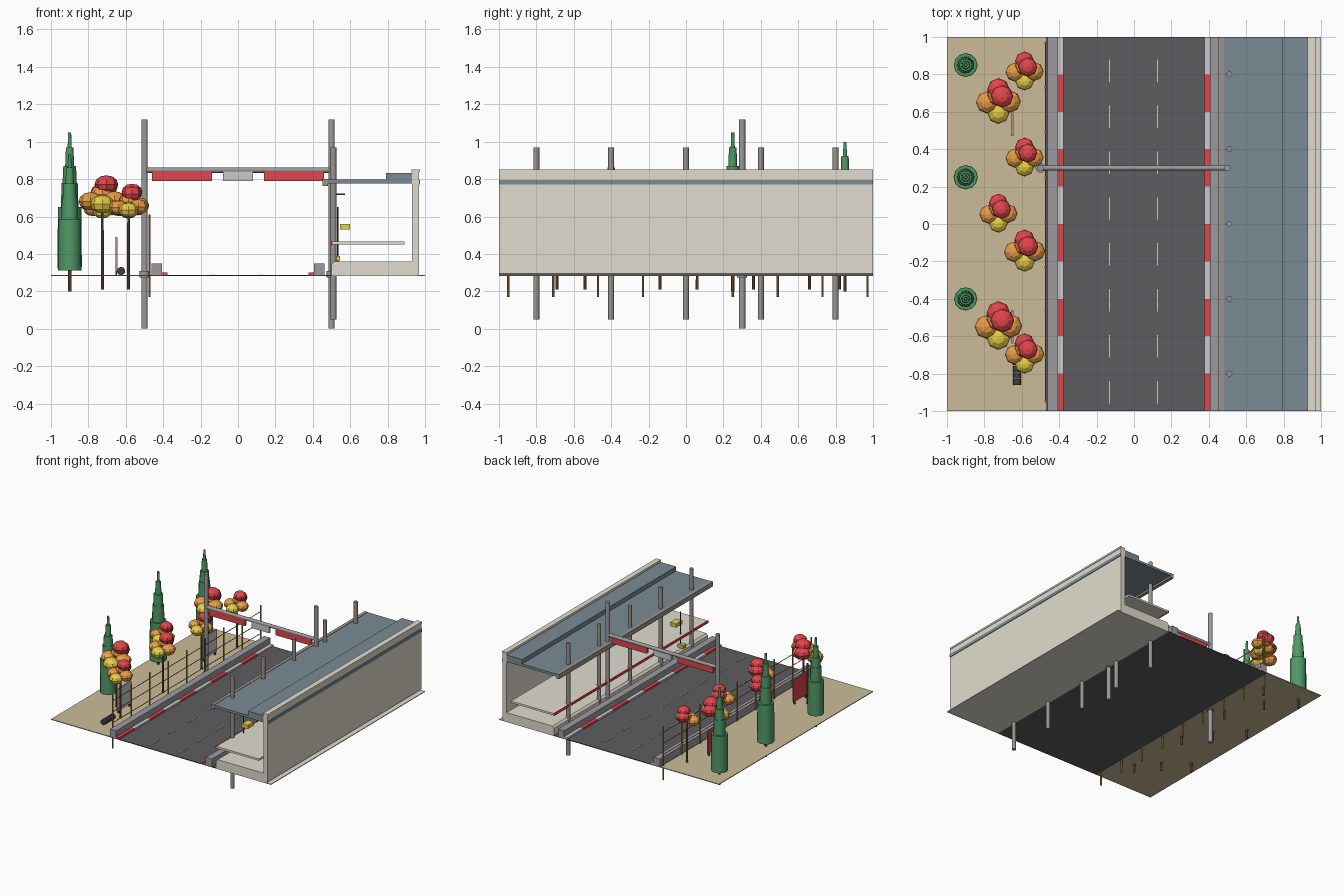
import bpy, bmesh, math
from mathutils import Matrix, Vector

if "Cube" in bpy.data.objects:
    bpy.data.objects.remove(bpy.data.objects["Cube"])

G = 0.285  # ground level


def mat(name, r, g, b):
    m = bpy.data.materials.new(name)
    m.diffuse_color = (r, g, b, 1)
    m.use_nodes = True
    m.node_tree.nodes["Principled BSDF"].inputs["Base Color"].default_value = m.diffuse_color
    return m


RED = mat("red", 0.75, 0.06, 0.07)
WHITE = mat("white", 0.75, 0.75, 0.75)
CREAM = mat("cream", 0.75, 0.72, 0.62)
SAND = mat("sand", 0.6, 0.5, 0.32)
ASPHALT = mat("asphalt", 0.11, 0.11, 0.12)
STEEL = mat("steel", 0.33, 0.33, 0.35)
ROOF = mat("roof_blue", 0.2, 0.26, 0.3)
STONE = mat("stone", 0.33, 0.3, 0.27)
DARK = mat("dark", 0.05, 0.05, 0.06)
BROWN = mat("brown", 0.2, 0.12, 0.06)
TIMBER = mat("timber", 0.45, 0.25, 0.06)
GREEN = mat("green", 0.08, 0.32, 0.13)
ORANGE = mat("orange", 0.8, 0.33, 0.06)
YELLOW = mat("yellow", 0.8, 0.62, 0.06)


def finish(name, bm, m, smooth=False):
    me = bpy.data.meshes.new(name)
    bmesh.ops.recalc_face_normals(bm, faces=bm.faces)
    bm.to_mesh(me)
    bm.free()
    me.materials.append(m)
    ob = bpy.data.objects.new(name, me)
    bpy.context.collection.objects.link(ob)
    if smooth:
        bpy.ops.object.select_all(action='DESELECT')
        ob.select_set(True)
        bpy.context.view_layer.objects.active = ob
        bpy.ops.object.shade_smooth_by_angle(angle=math.radians(35))
    return ob


def boxes(name, spans, m):
    """One object made of boxes given as (x0, x1, y0, y1, z0, z1)."""
    bm = bmesh.new()
    for x0, x1, y0, y1, z0, z1 in spans:
        M = Matrix.Translation(((x0 + x1) / 2, (y0 + y1) / 2, (z0 + z1) / 2))
        bmesh.ops.create_cube(bm, size=1, matrix=M @ Matrix.Diagonal((x1 - x0, y1 - y0, z1 - z0, 1)))
    return finish(name, bm, m)


def rods(name, items, m, seg=12):
    """One object made of (tapered) cylinders given as (start, end, r0, r1)."""
    bm = bmesh.new()
    for a, b, r0, r1 in items:
        a, b = Vector(a), Vector(b)
        d = b - a
        M = Matrix.Translation((a + b) / 2) @ d.to_track_quat('Z', 'Y').to_matrix().to_4x4()
        bmesh.ops.create_cone(bm, cap_ends=True, segments=seg, radius1=r0, radius2=r1, depth=d.length, matrix=M)
    return finish(name, bm, m, True)


def extrude_y(name, profile, m):
    bm = bmesh.new()
    f = bm.faces.new([bm.verts.new((x, -1, z)) for x, z in profile])
    r = bmesh.ops.extrude_face_region(bm, geom=[f])
    bmesh.ops.translate(bm, vec=(0, 2, 0), verts=[v for v in r['geom'] if isinstance(v, bmesh.types.BMVert)])
    return finish(name, bm, m)


# Ground strips
boxes("sand_verge", [(-1, -0.47, -1, 1, G - 0.003, G + 0.003)], SAND)
boxes("road", [(-0.47, 0.5, -1, 1, G - 0.003, G + 0.003)], ASPHALT)
boxes("building_apron", [(0.5, 1, -1, 1, G - 0.003, G + 0.003)], CREAM)
dash_y = [-0.9 + i * 0.2457 for i in range(8)]
boxes("lane_dashes", [(x - 0.003, x + 0.003, y - 0.06, y + 0.06, G, G + 0.006)
                      for x in (-0.13, 0.125) for y in dash_y], WHITE)

# Kerbs with alternating colours, and the barriers behind them
for name, start, m in (("red_kerbs", 0, RED), ("white_kerbs", 1, WHITE)):
    boxes(name, [(min(s * 0.378, s * 0.408), max(s * 0.378, s * 0.408), -1 + i * 0.2, -0.8 + i * 0.2, G, G + 0.017)
                 for s in (-1, 1) for i in range(start, 10, 2)], m)
boxes("barriers", [(c - 0.028, c + 0.028, -1, 1, G, 0.337) for c in (-0.435, 0.435)], STEEL)
boxes("barrier_caps", [(c - 0.028, c + 0.028, -1, 1, 0.337, 0.35) for c in (-0.435, 0.435)], STEEL)

# Grandstand building: base and back wall in one profile
extrude_y("building_shell", [(0.5, G), (0.955, G), (0.968, 0.295), (0.968, 0.85), (0.93, 0.85),
                             (0.93, 0.36), (0.515, 0.36), (0.5, 0.345)], CREAM)
boxes("mid_shelf", [(0.505, 0.89, -1, 1, 0.45, 0.466)], CREAM)
boxes("shelf_red_edge", [(0.497, 0.505, -1, 1, 0.448, 0.468)], RED)
boxes("roof_slab", [(0.48, 0.93, -1, 1, 0.777, 0.797)], ROOF)
boxes("roof_step", [(0.79, 0.93, -1, 1, 0.797, 0.833)], ROOF)
boxes("roof_fascia", [(0.453, 0.48, -1, 1, 0.762, 0.8)], STONE)
boxes("wall_trim", [(0.965, 0.973, -1, 1, 0.77, 0.795)], ROOF)
boxes("wall_cap", [(0.928, 0.972, -1, 1, 0.838, 0.852)], CREAM)
rods("building_columns", [((0.51, y, 0.05), (0.51, y, 0.97), 0.016, 0.016)
                          for y in (-0.8, -0.4, 0, 0.4, 0.8)], STONE, 12)

# Small fittings by the building
boxes("yellow_boxes", [(0.545, 0.6, -0.73, -0.65, 0.53, 0.56), (0.495, 0.545, -0.71, -0.67, 0.362, 0.388)], YELLOW)
rods("fitting_pole", [((0.532, -0.69, 0.36), (0.532, -0.69, 0.65), 0.004, 0.004)], DARK, 8)
boxes("lamp_arm", [(0.51, 0.572, -0.7, -0.68, 0.715, 0.724)], DARK)

# Gantry over the road
rods("gantry_posts", [((s * 0.5, 0.3, 0), (s * 0.5, 0.3, 1.12), 0.017, 0.017) for s in (-1, 1)], STEEL, 16)
rods("gantry_collars", [((s * 0.5, 0.3, 0.275), (s * 0.5, 0.3, 0.308), 0.026, 0.026) for s in (-1, 1)], STEEL, 16)
rods("gantry_beam", [((-0.5, 0.3, 0.848), (0.5, 0.3, 0.848), 0.014, 0.014)], STEEL, 12)
boxes("gantry_red_panels", [(-0.46, -0.14, 0.288, 0.308, 0.79, 0.845), (0.14, 0.46, 0.288, 0.308, 0.79, 0.845)], RED)
boxes("gantry_white_panel", [(-0.08, 0.08, 0.288, 0.308, 0.79, 0.845)], WHITE)

# Wooden fence
fence_y = [-0.95 + i * 0.24 for i in range(9)]
rods("fence_posts", [((-0.473, y, 0.17), (-0.473, y, 0.61), 0.006, 0.006) for y in fence_y], TIMBER, 8)
rods("fence_rails", [((-0.473, -0.95, z), (-0.473, 0.97, z), 0.003, 0.003) for z in (0.38, 0.47, 0.56)], TIMBER, 6)

# Boards and tyre roll on the verge
boards_y = (-0.55, 0.56)
boxes("board_backs", [(-0.656, -0.65, y - 0.09, y + 0.09, 0.31, 0.49) for y in boards_y], RED)
boxes("board_fronts", [(-0.65, -0.645, y - 0.09, y + 0.09, 0.31, 0.49) for y in boards_y], WHITE)
boxes("board_legs", [(-0.656, -0.646, y + o - 0.005, y + o + 0.005, G, 0.32)
                     for y in boards_y for o in (-0.07, 0.07)], DARK)
rods("tyre_roll", [((-0.625, y, 0.308), (-0.625, y + 0.03, 0.308), 0.022, 0.022)
                   for y in (-0.86, -0.825, -0.79, -0.755)], DARK, 16)

# Conifers: stacked, slightly tapering tiers
TIERS = [(0.13, 0.45, 0.065, 0.063), (0.45, 0.58, 0.047, 0.043), (0.58, 0.67, 0.038, 0.034),
         (0.67, 0.77, 0.024, 0.02), (0.77, 0.85, 0.011, 0.008)]
for i, (y, s) in enumerate(((0.25, 1.0), (0.85, 0.94), (-0.4, 0.86))):
    rods(f"conifer_{i}", [((-0.9, y, 0.2 + a * s), (-0.9, y, 0.2 + b * s), r0 * s ** 0.3, r1 * s ** 0.3)
                          for a, b, r0, r1 in TIERS], GREEN, 12)
    rods(f"conifer_trunk_{i}", [((-0.9, y, 0.2), (-0.9, y, 0.36), 0.009, 0.009)], BROWN, 8)

# Autumn trees: clusters of low-poly leaf balls on thin trunks
TREES = [(-0.585, 0.82, 0.85), (-0.725, 0.66, 1), (-0.585, 0.36, 0.85), (-0.725, 0.06, 0.85),
         (-0.585, -0.14, 0.92), (-0.725, -0.54, 1.06), (-0.585, -0.69, 0.88)]
BALLS = [("orange", ORANGE, [(-0.06, -0.01, 0), (0.06, -0.005, 0.005), (0.0, 0.03, 0.035)]),
         ("red", RED, [(0.02, 0.022, 0.085), (0.0, 0.06, 0.045)]),
         ("yellow", YELLOW, [(0.0, -0.065, -0.015)])]
rods("tree_trunks", [((x, y, 0.21), (x, y, 0.62), 0.008, 0.007) for x, y, s in TREES], BROWN, 8)
for cname, m, offs in BALLS:
    bm = bmesh.new()
    for x, y, s in TREES:
        for dx, dy, dz in offs:
            M = Matrix.Translation((x + dx * s, y + dy * s, 0.285 + 0.385 * (0.5 + s / 2) + dz * s))
            bmesh.ops.create_uvsphere(bm, u_segments=8, v_segments=6, radius=1,
                                      matrix=M @ Matrix.Diagonal((0.06 * s, 0.06 * s, 0.046 * s, 1)))
    finish(f"{cname}_leaves", bm, m)
